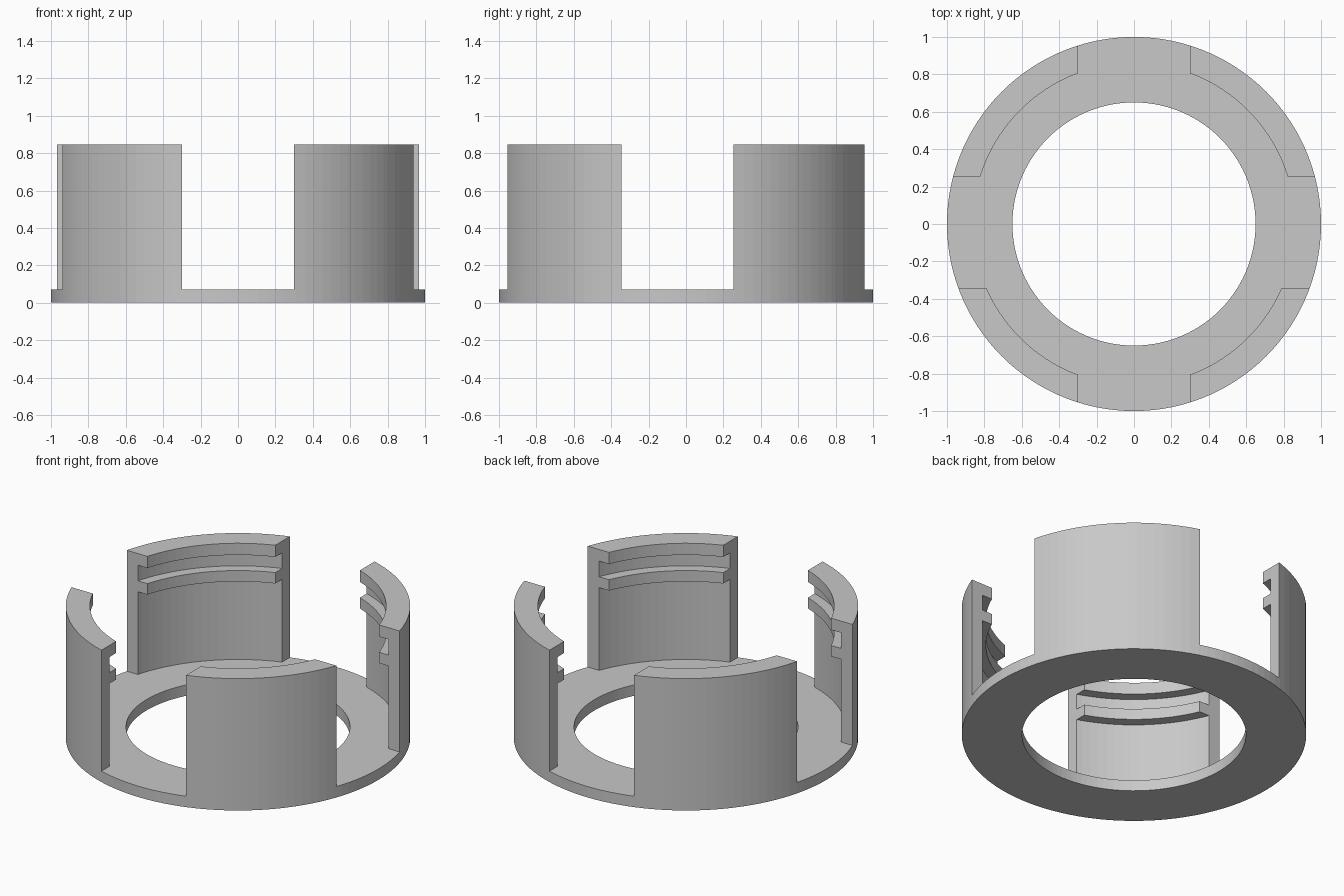
import bpy, bmesh, math
from mathutils import Vector, Matrix

cube = bpy.data.objects.get("Cube")
if cube:
    bpy.data.objects.remove(cube, do_unlink=True)

SEGMENTS = 120
OUTER, WALL, LIP, BORE = 1.0, 0.925, 0.86, 0.65
PLATE, TOP = 0.07, 0.845

grey = bpy.data.materials.new("plain_grey")
grey.use_nodes = True
grey.diffuse_color = (0.58, 0.58, 0.58, 1)
grey.node_tree.nodes["Principled BSDF"].inputs["Base Color"].default_value = grey.diffuse_color


def lathe(profile):
    """Revolve a closed (radius, height) profile about z."""
    bm = bmesh.new()
    rings = []
    for i in range(SEGMENTS):
        turn = Matrix.Rotation(math.tau * i / SEGMENTS, 3, 'Z')
        rings.append([bm.verts.new(turn @ Vector((r, 0, z))) for r, z in profile])
    for i, ring in enumerate(rings):
        after = rings[(i + 1) % SEGMENTS]
        for j in range(len(profile)):
            k = (j + 1) % len(profile)
            bm.faces.new((ring[j], after[j], after[k], ring[k]))
    return bm


def trim(bm, point, keep):
    """Keep the side of a plane that the direction points to."""
    bmesh.ops.bisect_plane(bm, geom=bm.verts[:] + bm.edges[:] + bm.faces[:], dist=1e-5,
                           plane_co=point, plane_no=keep, clear_inner=True)


def finish(name, bm):
    bmesh.ops.recalc_face_normals(bm, faces=bm.faces)
    mesh = bpy.data.meshes.new(name)
    bm.to_mesh(mesh)
    bm.free()
    mesh.materials.append(grey)
    obj = bpy.data.objects.new(name, mesh)
    bpy.context.collection.objects.link(obj)


# Flat ring at the bottom
finish("base_ring", lathe([(BORE, 0), (OUTER, 0), (OUTER, PLATE), (BORE, PLATE)]))

# Upright wall section with a top lip and a second rib below a groove
wall_profile = [(WALL, PLATE), (OUTER, PLATE), (OUTER, TOP), (LIP, TOP),
                (LIP, 0.77), (WALL, 0.77), (WALL, 0.67), (LIP, 0.67),
                (LIP, 0.6), (WALL, 0.6)]

# Four wall sections, left between the two crossing slots
for side, sx in (("left", 1), ("right", -1)):
    for end, sy, slot_y in (("front", -1, -0.345), ("back", 1, 0.255)):
        bm = lathe(wall_profile)
        trim(bm, (0.3 * sx, 0, 0), (sx, 0, 0))
        trim(bm, (0, slot_y, 0), (0, sy, 0))
        open_edges = [e for e in bm.edges if e.is_boundary]
        bmesh.ops.holes_fill(bm, edges=open_edges, sides=0)
        finish(f"{end}_{side}_wall", bm)
